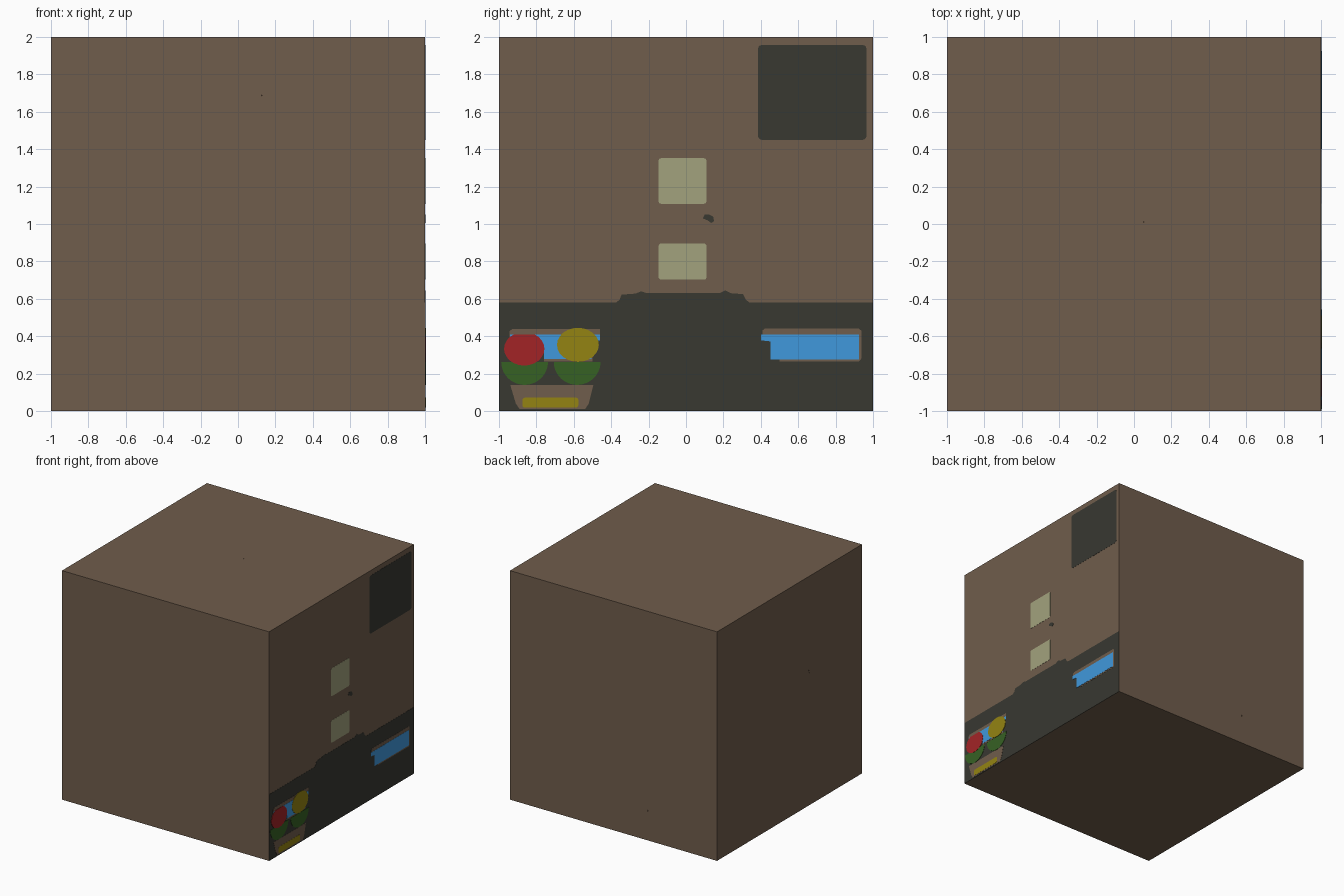
import bpy, bmesh, math
from mathutils import Vector

if "Cube" in bpy.data.objects:
    bpy.data.objects.remove(bpy.data.objects["Cube"])


def material(name, r, g, b):
    m = bpy.data.materials.new(name)
    lin = [((c / 255 + 0.055) / 1.055) ** 2.4 for c in (r, g, b)]
    m.diffuse_color = (*lin, 1)
    m.use_nodes = True
    m.node_tree.nodes["Principled BSDF"].inputs["Base Color"].default_value = m.diffuse_color
    return m


BROWN = material("brown", 112, 93, 76)
DARK = material("charcoal", 56, 56, 49)
BEIGE = material("pale_beige", 162, 162, 125)
BLUE = material("blue", 64, 152, 220)
RED = material("red", 162, 36, 38)
YELLOW = material("mustard", 148, 131, 18)
GREEN = material("leaf_green", 54, 97, 36)


def finish(bm, name, mat):
    bmesh.ops.recalc_face_normals(bm, faces=bm.faces[:])
    me = bpy.data.meshes.new(name)
    bm.to_mesh(me)
    bm.free()
    me.materials.append(mat)
    ob = bpy.data.objects.new(name, me)
    bpy.context.collection.objects.link(ob)


# Points where the cracks meet on the outside of the block
P = {k: Vector(v) for k, v in {
    "a": (-1, -1, 1.55), "b": (-0.91, -1, 2), "c": (-0.8, 0.12, 2),
    "d": (-1, 0.02, 2), "e": (-1, -0.28, 1.135), "f": (-0.125, 0.62, 2),
    "g": (-1, -1, 1.07), "h": (0.04, -1, 1.56), "i": (-1, 0.35, 0),
    "j": (-0.45, 1, 0), "k": (0.485, -1, 0), "l": (-0.25, 1, 0),
    "m": (0.05, 0.02, 2), "n": (0.125, -1, 1.69), "o": (0.11, -1, 2),
    "p": (1, -1, 1.285), "q": (1, 0.77, 1.77), "r": (1, 0.845, 2),
    "s": (0.71, 1, 2), "t": (1, 0.845, 0), "u": (0.8, 1, 0),
    "v": (0.05, 1, 2), "w": (-0.33, 1, 0.27)}.items()}

# Each chunk: a point inside it
CHUNKS = {
    "A": ("corner_chunk_left", (-0.97, -0.5, 1.9)),
    "B": ("top_left_chunk", (-0.5, -0.6, 1.8)),
    "C": ("top_right_chunk", (0.7, -0.5, 1.9)),
    "D": ("lower_left_chunk", (-0.5, -0.5, 0.5)),
    "E": ("lower_right_chunk", (0.5, 0.3, 0.8)),
    "F": ("corner_chunk_right", (0.97, 0.97, 1.0)),
    "G": ("back_left_chunk", (-0.8, 0.8, 1.2))}

# Crack planes: the two chunks they divide, and three crack points
CRACKS = {"AB": "abc", "AG": "dce", "BG": "cfe", "BD": "ghe", "DG": "eij",
          "DE": "hkl", "BE": "hfm", "BC": "nom", "CE": "pnq", "CF": "qrs",
          "EF": "qtu", "EG": "fvw"}

# Broken block: cut a cube down to each chunk
for key, (name, inside) in CHUNKS.items():
    bm = bmesh.new()
    bmesh.ops.create_cube(bm, size=2)
    bmesh.ops.translate(bm, verts=bm.verts[:], vec=(0, 0, 1))
    for pair, pts in CRACKS.items():
        if key not in pair:
            continue
        p0, p1, p2 = (P[c] for c in pts)
        no = (p1 - p0).cross(p2 - p0).normalized()
        if (Vector(inside) - p0).dot(no) > 0:
            no = -no
        res = bmesh.ops.bisect_plane(
            bm, geom=bm.verts[:] + bm.edges[:] + bm.faces[:], dist=1e-5,
            plane_co=p0, plane_no=no, clear_outer=True)
        cut = [g for g in res["geom_cut"]
               if isinstance(g, bmesh.types.BMEdge) and g.is_boundary]
        if len(cut) > 2:
            bmesh.ops.edgeloop_fill(bm, edges=cut)
    finish(bm, name, BROWN)


# Thin painted plates on the right side, given as (y, z) outlines
def plate(name, mat, layer, pts):
    bm = bmesh.new()
    h = 0.0013 * layer
    base = [bm.verts.new((1, y, z)) for y, z in pts]
    top = [bm.verts.new((1 + h, y, z)) for y, z in pts]
    bm.faces.new(base[::-1])
    bm.faces.new(top)
    for i in range(len(pts)):
        j = (i + 1) % len(pts)
        bm.faces.new((base[i], base[j], top[j], top[i]))
    finish(bm, name, mat)


def rounded(y0, y1, z0, z1, r=0.015):
    pts = []
    corners = ((y1 - r, z1 - r), (y0 + r, z1 - r), (y0 + r, z0 + r), (y1 - r, z0 + r))
    for q, (cy, cz) in enumerate(corners):
        for s in range(4):
            a = math.pi / 2 * (q + s / 3)
            pts.append((cy + r * math.cos(a), cz + r * math.sin(a)))
    return pts


def arc(cy, cz, ry, rz, a0=0, a1=360, n=24):
    full = a1 - a0 == 360
    angles = [math.radians(a0 + (a1 - a0) * i / (n if full else n - 1)) for i in range(n)]
    return [(cy + ry * math.cos(a), cz + rz * math.sin(a)) for a in angles]


# Dark lower band with a raised middle
plate("lower_band", DARK, 1, [
    (-1, 0), (1, 0), (1, 0.58), (0.34, 0.58), (0.32, 0.595), (0.305, 0.625),
    (0.24, 0.63), (0.21, 0.645), (0.18, 0.63), (-0.21, 0.63), (-0.24, 0.64),
    (-0.27, 0.628), (-0.345, 0.622), (-0.355, 0.595), (-0.375, 0.58), (-1, 0.58)])

# Dark square, pale panels and small knob
plate("dark_square", DARK, 1, rounded(0.385, 0.965, 1.45, 1.957, 0.02))
plate("upper_panel", BEIGE, 1, rounded(-0.147, 0.11, 1.108, 1.352))
plate("lower_panel", BEIGE, 1, rounded(-0.147, 0.11, 0.702, 0.896))
plate("knob", DARK, 1, [(0.09, 1.03), (0.115, 1.02), (0.135, 1.005), (0.15, 1.015),
                        (0.145, 1.04), (0.125, 1.05), (0.1, 1.05)])

# Windows: brown frame and blue glass, the left one mirrored in part
plate("right_frame", BROWN, 2, [(0.5, 0.265), (0.925, 0.265), (0.937, 0.28), (0.937, 0.43),
                                (0.925, 0.44), (0.42, 0.44), (0.408, 0.43), (0.408, 0.4), (0.5, 0.4)])
plate("right_glass", BLUE, 3, [(0.452, 0.275), (0.925, 0.275), (0.925, 0.41), (0.402, 0.41),
                               (0.402, 0.378), (0.452, 0.372)])
plate("left_frame", BROWN, 2, [(-0.76, 0.265), (-0.5, 0.265), (-0.5, 0.4), (-0.46, 0.4), (-0.46, 0.438),
                               (-0.93, 0.438), (-0.945, 0.425), (-0.945, 0.35), (-0.76, 0.35)])
plate("left_glass", BLUE, 3, [(-0.76, 0.278), (-0.505, 0.278), (-0.505, 0.37), (-0.46, 0.378),
                              (-0.46, 0.408), (-0.94, 0.408), (-0.94, 0.35), (-0.76, 0.35)])

# Flower pot, leaves and blooms
plate("pot", BROWN, 2, [(-0.89, 0.01), (-0.54, 0.01), (-0.52, 0.04), (-0.495, 0.14),
                        (-0.94, 0.14), (-0.91, 0.04)])
plate("pot_stripe", YELLOW, 3, rounded(-0.875, -0.575, 0.018, 0.072))
for side, cy in (("left", -0.863), ("right", -0.582)):
    plate(side + "_leaves", GREEN, 3, arc(cy, 0.262, 0.125, 0.122, 180, 360))
plate("red_flower", RED, 4, [(y, min(z, 0.41)) for y, z in arc(-0.865, 0.333, 0.108, 0.09)])
plate("yellow_flower", YELLOW, 4, arc(-0.578, 0.354, 0.112, 0.091))
